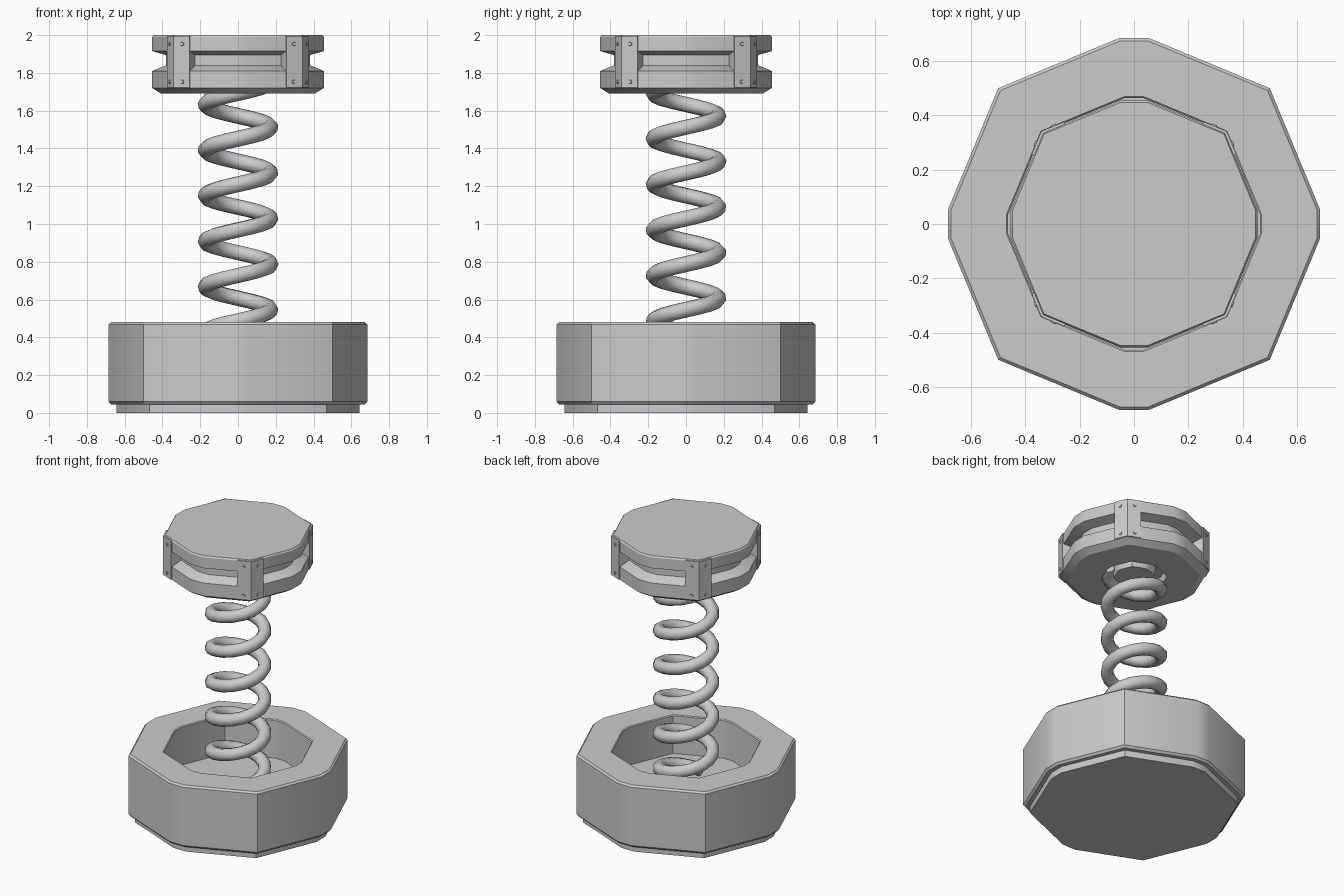
import bpy, bmesh
from math import sin, cos, pi, tan
from mathutils import Vector, Matrix

if "Cube" in bpy.data.objects:
    bpy.data.objects.remove(bpy.data.objects["Cube"])


def ring(r, cut):
    """Octagon of radius r with its four axis corners cut flat."""
    c = r * cut
    h = (r - c) / tan(pi / 8)
    pts = []
    for k in range(4):
        a = k * pi / 2
        for x, y in ((c, -h), (c, h), (r * cos(pi / 4), r * sin(pi / 4))):
            pts.append((x * cos(a) - y * sin(a), x * sin(a) + y * cos(a)))
    return pts


def finish(name, bm):
    bmesh.ops.recalc_face_normals(bm, faces=bm.faces)
    me = bpy.data.meshes.new(name)
    bm.to_mesh(me)
    bm.free()
    ob = bpy.data.objects.new(name, me)
    bpy.context.collection.objects.link(ob)
    bpy.ops.object.select_all(action='DESELECT')
    ob.select_set(True)
    bpy.context.view_layer.objects.active = ob
    bpy.ops.object.shade_smooth_by_angle(angle=pi / 6)
    return ob


def loft(name, profile, cut):
    """Stack of cut octagons following (radius, z), closed at both ends."""
    bm = bmesh.new()
    rows = [[bm.verts.new((x, y, z)) for x, y in ring(r, cut)] for r, z in profile]
    for a, b in zip(rows, rows[1:]):
        for i in range(12):
            j = (i + 1) % 12
            bm.faces.new((a[i], a[j], b[j], b[i]))
    bm.faces.new(rows[0])
    bm.faces.new(rows[-1])
    return finish(name, bm)


# Base: plinth, body, rim and the well the cap fits into
loft("base", [(0.664, 0), (0.664, 0.045), (0.693, 0.045), (0.707, 0.06),
              (0.707, 0.468), (0.695, 0.48), (0.484, 0.48), (0.478, 0.474),
              (0.478, 0.21)], 0.969)

# Cap: grooved side, recess and central plug underneath
loft("cap", [(0.13, 1.70), (0.14, 1.76), (0.21, 1.76), (0.21, 1.69),
             (0.425, 1.69), (0.475, 1.72), (0.475, 1.81), (0.40, 1.84),
             (0.40, 1.895), (0.475, 1.915), (0.475, 1.99), (0.468, 2.0)], 0.956)

# Corner brackets wrapped round the four diagonal corners, with rivets
T = pi / 8
corner = Vector((0.483, 0))
along = Vector((-sin(T), cos(T)))
normal = Vector((cos(T), sin(T)))
L = 0.092
for k in range(4):
    turn = Matrix.Rotation(pi / 4 + k * pi / 2, 4, 'Z')
    bm = bmesh.new()
    a = corner + along * L
    b = a - normal * 0.085
    outline = [corner, a, b, Vector((b.x, -b.y)), Vector((a.x, -a.y))]
    face = bm.faces.new([bm.verts.new((p.x, p.y, 1.722)) for p in outline])
    top = bmesh.ops.extrude_face_region(bm, geom=[face])['geom']
    bmesh.ops.translate(bm, vec=(0, 0, 0.272),
                        verts=[v for v in top if isinstance(v, bmesh.types.BMVert)])
    bmesh.ops.transform(bm, matrix=turn, verts=bm.verts)
    finish("corner_bracket_%d" % k, bm)

    bm = bmesh.new()
    for side in (1, -1):
        p = corner + along * 0.05
        for z in (1.753, 1.953):
            place = Matrix.Translation((p.x, p.y * side, z)) @ \
                Matrix.Rotation(side * T, 4, 'Z') @ Matrix.Rotation(pi / 2, 4, 'Y')
            bmesh.ops.create_cone(bm, cap_ends=True, segments=8, radius1=0.013,
                                  radius2=0.009, depth=0.012, matrix=turn @ place)
    finish("corner_rivets_%d" % k, bm)

# Spring: right-handed helix from the well floor into the cap
PITCH, STEPS = 0.2414, 16
cu = bpy.data.curves.new("spring", 'CURVE')
cu.dimensions = '3D'
cu.bevel_depth = 0.042
cu.bevel_resolution = 2
cu.use_fill_caps = True
sp = cu.splines.new('POLY')
first, last = int((0.24 - 1.512) / PITCH * STEPS), int((1.75 - 1.512) / PITCH * STEPS)
sp.points.add(last - first)
for n, i in enumerate(range(first, last + 1)):
    t = 2 * pi * i / STEPS
    sp.points[n].co = (0.172 * cos(t), 0.172 * sin(t), 1.512 + PITCH * i / STEPS, 1)
sp.use_smooth = True
bpy.context.collection.objects.link(bpy.data.objects.new("spring", cu))
